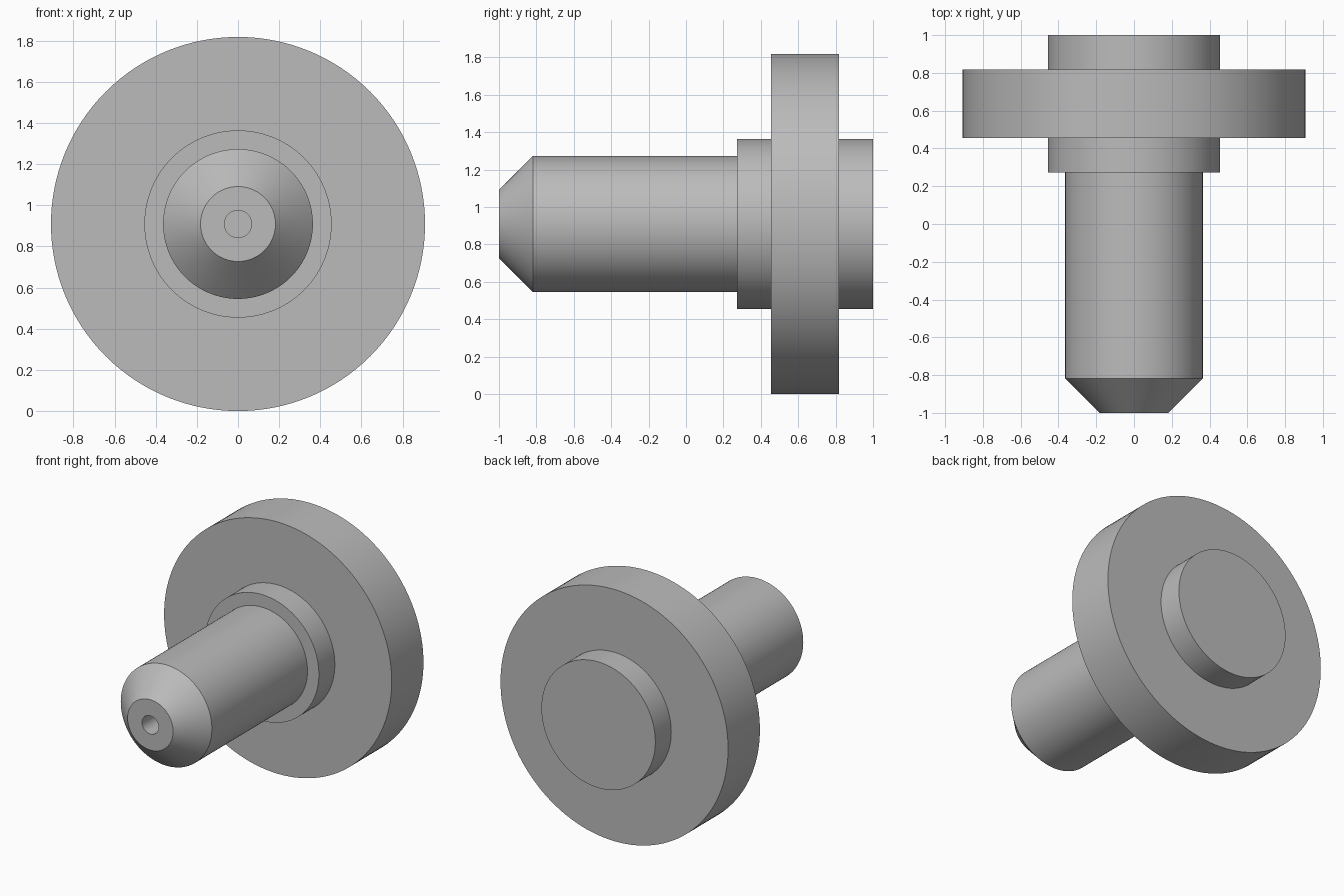
import bpy, bmesh, math
from mathutils import Vector

if "Cube" in bpy.data.objects:
    bpy.data.objects.remove(bpy.data.objects["Cube"], do_unlink=True)

SEGMENTS = 128
FLANGE_R, COLLAR_R, SHAFT_R, TIP_R, HOLE_R = 0.909, 0.455, 0.364, 0.182, 0.066

# Plain grey metal
grey = bpy.data.materials.new("grey metal")
grey.use_nodes = True
colour = (0.5, 0.5, 0.5, 1.0)
grey.diffuse_color = colour
grey.node_tree.nodes["Principled BSDF"].inputs["Base Color"].default_value = colour

# Half section as (radius, y): blind hole, chamfered nose, shaft, collar, flange, rear boss
profile = [
    (0, -0.45), (HOLE_R, -0.45), (HOLE_R, -1),
    (TIP_R, -1), (SHAFT_R, -0.818), (SHAFT_R, 0.273),
    (COLLAR_R, 0.273), (COLLAR_R, 0.455),
    (FLANGE_R, 0.455), (FLANGE_R, 0.818),
    (COLLAR_R, 0.818), (COLLAR_R, 1), (0, 1),
]

# Turn the section around the y axis
bm = bmesh.new()
points = [bm.verts.new((r, y, 0)) for r, y in profile]
edges = [bm.edges.new(pair) for pair in zip(points, points[1:])]
bmesh.ops.spin(bm, geom=points + edges, cent=(0, 0, 0), axis=(0, 1, 0),
               angle=math.tau, steps=SEGMENTS, use_merge=True)
bmesh.ops.remove_doubles(bm, verts=bm.verts, dist=0.0001)
bmesh.ops.recalc_face_normals(bm, faces=bm.faces)
bmesh.ops.translate(bm, verts=bm.verts, vec=Vector((0, 0, FLANGE_R)))

mesh = bpy.data.meshes.new("flanged_pin")
bm.to_mesh(mesh)
bm.free()
mesh.materials.append(grey)
pin = bpy.data.objects.new("flanged_pin", mesh)
bpy.context.collection.objects.link(pin)

# Smooth round walls, crisp shoulders
bpy.ops.object.select_all(action="DESELECT")
pin.select_set(True)
bpy.context.view_layer.objects.active = pin
bpy.ops.object.shade_smooth_by_angle(angle=math.radians(30))
